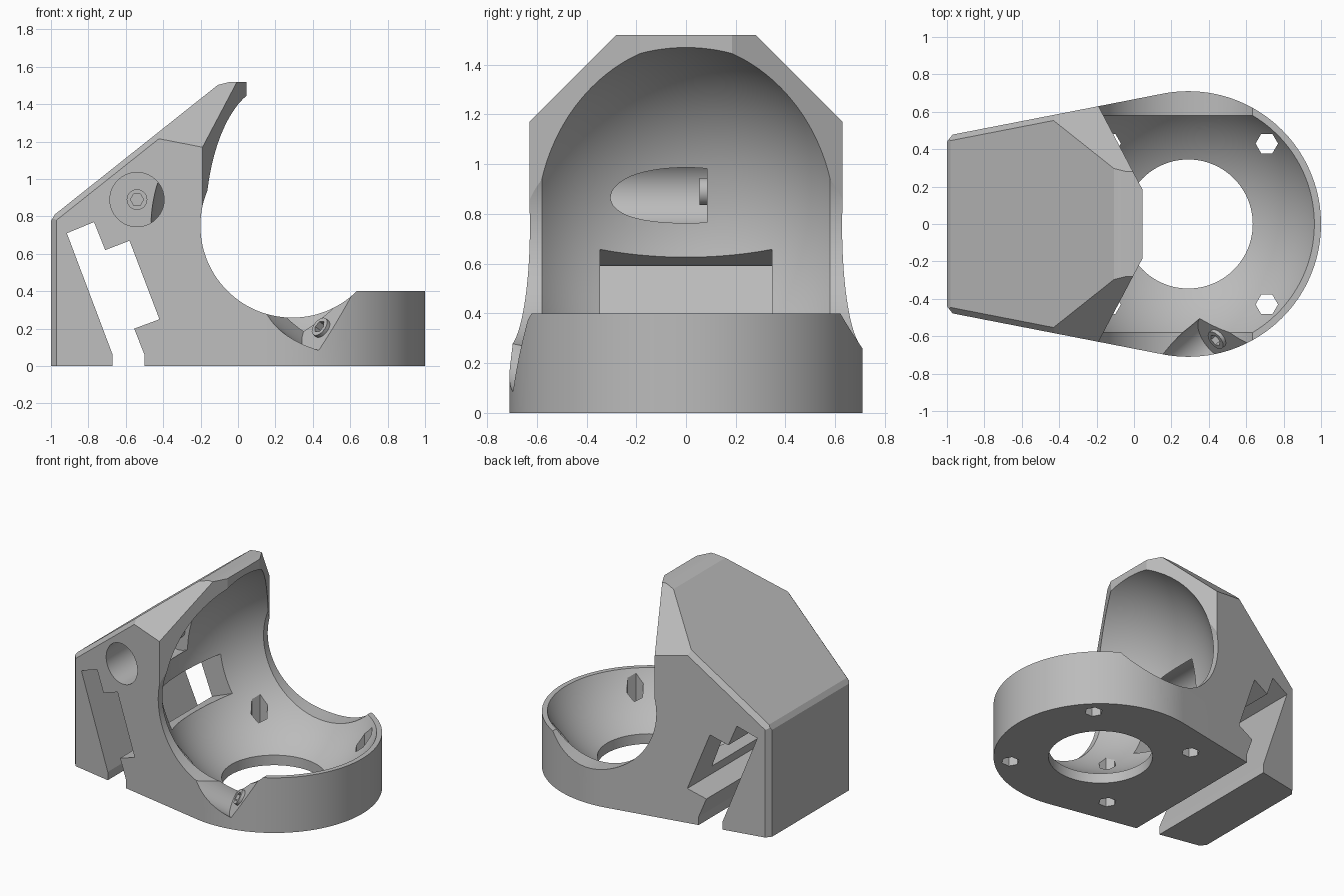
import bpy, bmesh, math
from mathutils import Matrix, Vector

cube = bpy.data.objects.get("Cube")
if cube:
    bpy.data.objects.remove(cube, do_unlink=True)

grey = bpy.data.materials.new("light_grey")
grey.use_nodes = True
grey.diffuse_color = (0.5, 0.5, 0.5, 1)
grey.node_tree.nodes["Principled BSDF"].inputs["Base Color"].default_value = (0.5, 0.5, 0.5, 1)


def add_object(name, bm):
    bmesh.ops.recalc_face_normals(bm, faces=bm.faces)
    mesh = bpy.data.meshes.new(name)
    bm.to_mesh(mesh)
    bm.free()
    mesh.materials.append(grey)
    obj = bpy.data.objects.new(name, mesh)
    bpy.context.collection.objects.link(obj)
    return obj


def prism_mesh(points, lo, hi, frame=Matrix()):
    """Extrude a 2D outline along the local z of a frame."""
    bm = bmesh.new()
    base = bm.faces.new([bm.verts.new((x, y, lo)) for x, y in points])
    side = bmesh.ops.extrude_face_region(bm, geom=[base])["geom"]
    bmesh.ops.translate(bm, vec=(0, 0, hi - lo),
                        verts=[v for v in side if isinstance(v, bmesh.types.BMVert)])
    bm.transform(frame)
    return bm


def prism(name, *args):
    return add_object(name, prism_mesh(*args))


def arc(radius, start, end, count, cx=0, cy=0):
    return [(cx + radius * math.cos(a), cy + radius * math.sin(a))
            for a in (math.radians(start + (end - start) * i / count) for i in range(count + 1))]


def circle(radius, count, cx=0, cy=0):
    return arc(radius, 0, 360, count, cx, cy)[:-1]


def frame_at(origin, x_axis, y_axis):
    x, y = Vector(x_axis).normalized(), Vector(y_axis).normalized()
    frame = Matrix((x, y, x.cross(y))).transposed().to_4x4()
    frame.translation = origin
    return frame


def combine(target, tool, operation="DIFFERENCE"):
    mod = target.modifiers.new("combine", "BOOLEAN")
    mod.operation, mod.solver, mod.object = operation, "EXACT", tool
    bpy.context.view_layer.objects.active = target
    bpy.ops.object.modifier_apply(modifier=mod.name)
    bpy.data.objects.remove(tool, do_unlink=True)


# Outer block: rounded nose tapering to a square back
CX, CZ = 0.29, 0.75
half = [(-0.97, 0.478), (-1, 0.44)]
outline = arc(0.71, -101, 101, 80, CX) + half + [(x, -y) for x, y in reversed(half)]
bm = prism_mesh(outline, 0, 1.52)

# Sloped roof, corner facets and edge chamfers
roof, z_up = Vector((-0.622, 0, 0.783)), Vector((0, 0, 1))
planes = [((-0.98, 0, 0.81), roof), ((-0.1, 0, 1.505), (-0.24, 0, 0.97)),
          ((-1, 0, 0.775), (-0.87, 0, 0.5))]
for s in (1, -1):
    planes += [((0, 1.8 * s, 0), (0, s, 1)),
               ((-0.97, 0.448 * s, 0.818), roof + Vector((-0.191, 0.98 * s, 0)))]
for point, normal in planes:
    cut = bmesh.ops.bisect_plane(bm, geom=bm.verts[:] + bm.edges[:] + bm.faces[:], dist=1e-5,
                                 plane_co=point, plane_no=Vector(normal).normalized(),
                                 clear_outer=True)
    rim = [e for e in cut["geom_cut"] if isinstance(e, bmesh.types.BMEdge)]
    bmesh.ops.contextual_create(bm, geom=rim)
body = add_object("bracket_body", bm)

# Open front of the hood and low rim of the nose
front = [(0.045, 0.185), (-0.19, 0.63), (-0.33, 0.9), (2, 0.9)]
combine(body, prism("hood_front_cutter", front + [(x, -y) for x, y in reversed(front)], CZ, 2))
combine(body, prism("rim_cutter", [(CX, -1), (2, -1), (2, 1), (CX, 1)], 0.4, 0.9))

# Ball cavity with side openings, turned around the y axis
R, SIDE_Y = 0.76, 0.58
limit = math.degrees(math.asin(SIDE_Y / R))
ball = arc(R, -limit, limit, 48)
profile = [(0, -1), (ball[0][0], -1)] + ball + [(ball[-1][0], 1), (0, 1)]
bm = bmesh.new()
verts = [bm.verts.new((r, y, 0)) for r, y in profile]
edges = [bm.edges.new(pair) for pair in zip(verts, verts[1:])]
bmesh.ops.spin(bm, geom=verts + edges, cent=(0, 0, 0), axis=(0, 1, 0),
               angle=math.tau, steps=112, use_merge=True)
bmesh.ops.remove_doubles(bm, verts=bm.verts, dist=1e-5)
bmesh.ops.translate(bm, verts=bm.verts, vec=(CX, 0, CZ))
combine(body, add_object("ball_cutter", bm))

# Round floor opening and four hexagonal fixing holes
combine(body, prism("floor_cutter", circle(0.345, 80, CX), -0.2, 0.4))
for sx in (1, -1):
    for sy in (1, -1):
        combine(body, prism("hex_hole_cutter", circle(0.06, 6, CX + 0.42 * sx, 0.43 * sy), -0.2, 0.7))

# Stepped cross slot, and the window joining it to the cavity
across = frame_at((0, 0, 0), (1, 0, 0), (0, 0, 1))
slot = [(-0.67, -0.1), (-0.67, 0.06), (-0.915, 0.71), (-0.77, 0.77), (-0.71, 0.62),
        (-0.58, 0.67), (-0.42, 0.25), (-0.555, 0.2), (-0.5, 0.06), (-0.5, -0.1)]
combine(body, prism("slot_cutter", slot, -1, 1, across))
window = [(-0.61, 0.566), (-0.3, 0.69), (-0.2, 0.43), (-0.51, 0.306)]
combine(body, prism("window_cutter", window, -0.345, 0.345, across))


def screw_seat(frame, pocket, depth, boss_height, hole_depth):
    """Pocket with a raised ring and a hexagonal hole in its floor."""
    combine(body, prism("pocket_cutter", pocket, 0, depth, frame))
    combine(body, prism("ring", circle(0.055, 32), -0.03, boss_height, frame), "UNION")
    combine(body, prism("hex_cutter", circle(0.035, 6), -hole_depth, 0.1, frame))


# Clamp screw bore from the front
screw_seat(frame_at((-0.54, 0.085, 0.89), (1, 0, 0), (0, 0, 1)), circle(0.145, 64), 1.2, 0.03, 0.2)

# Slanted screw seats on both sides of the nose
for s in (1, -1):
    normal = Vector((-0.66, 0.55 * s, 0.51)).normalized()
    up = z_up - normal * normal.z
    seat = frame_at((0.45, 0.61 * s, 0.2), up.cross(normal), up)
    pocket = arc(0.145, 180, 360, 32) + [(0.145, 0.5), (-0.145, 0.5)]
    screw_seat(seat, pocket, 0.6, 0.022, 0.14)

# Smooth curved walls, crisp edges
bpy.ops.object.select_all(action="DESELECT")
body.select_set(True)
bpy.context.view_layer.objects.active = body
bpy.ops.object.shade_smooth_by_angle(angle=math.radians(20))
